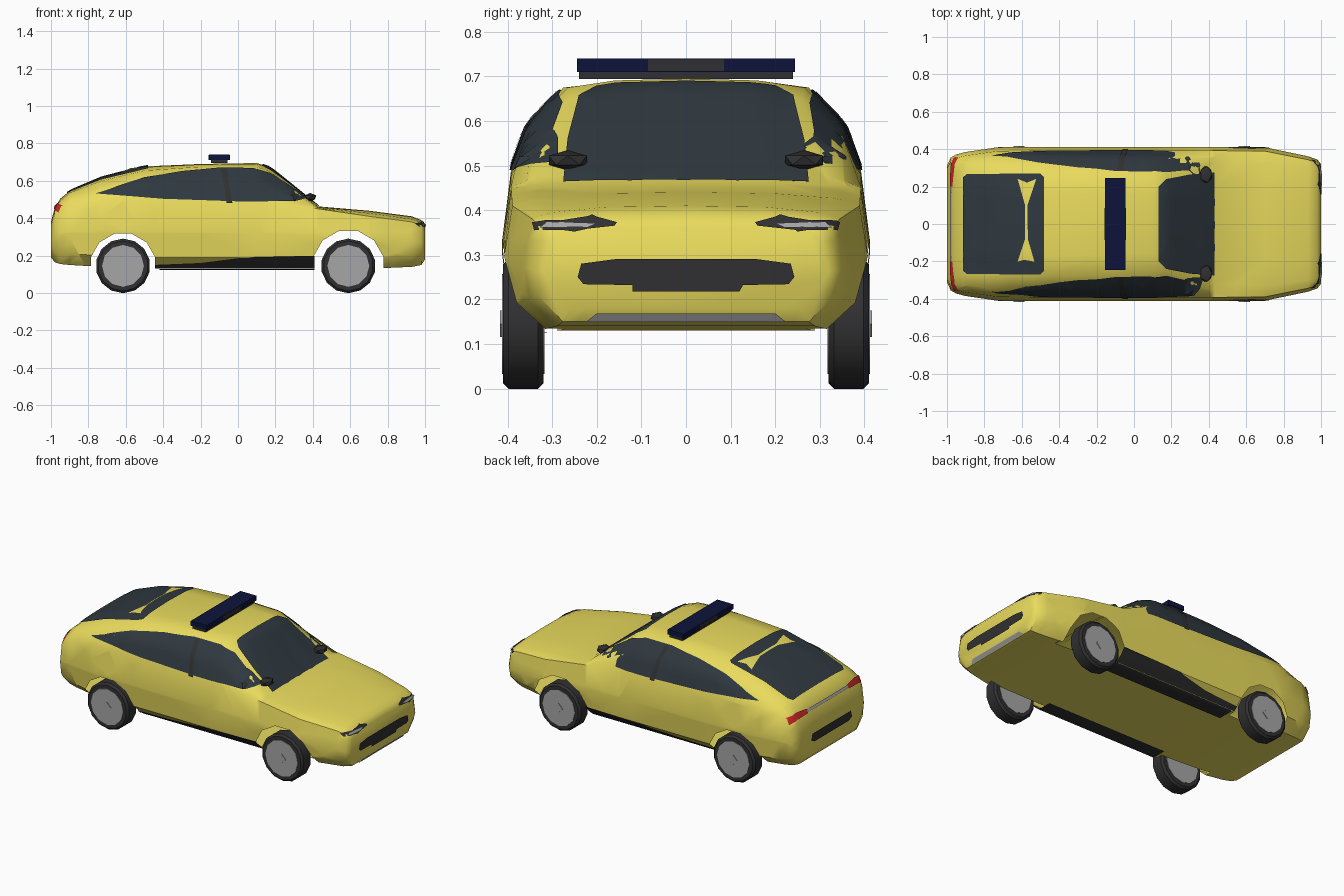
import bpy, bmesh, math
from mathutils import Vector, Matrix
from mathutils.bvhtree import BVHTree

if "Cube" in bpy.data.objects:
    bpy.data.objects.remove(bpy.data.objects["Cube"])


def material(name, r, g, b):
    m = bpy.data.materials.new(name)
    m.diffuse_color = (r, g, b, 1)
    m.use_nodes = True
    m.node_tree.nodes["Principled BSDF"].inputs["Base Color"].default_value = m.diffuse_color
    return m


YELLOW = material("yellow_paint", 0.82, 0.71, 0.11)
GLASS = material("dark_glass", 0.028, 0.04, 0.05)
BLACK = material("black_trim", 0.03, 0.03, 0.032)
NAVY = material("navy_lens", 0.004, 0.007, 0.045)
RED = material("red_lens", 0.6, 0.02, 0.02)
SILVER = material("silver", 0.38, 0.38, 0.39)


def finish(name, bm, mat, angle=35):
    me = bpy.data.meshes.new(name)
    bm.to_mesh(me)
    bm.free()
    me.materials.append(mat)
    me.shade_smooth()
    me.set_sharp_from_angle(angle=math.radians(angle))
    ob = bpy.data.objects.new(name, me)
    bpy.context.collection.objects.link(ob)
    return ob


def box(name, center, size, mat):
    bm = bmesh.new()
    bmesh.ops.create_cube(bm, size=1, matrix=Matrix.Translation(center) @ Matrix.Diagonal((*size, 1)))
    return finish(name, bm, mat)


def disc(name, x, y, z, r, depth, sides, mat, bevel=0):
    bm = bmesh.new()
    m = Matrix.Translation((x, y, z)) @ Matrix.Rotation(math.pi / 2, 4, 'X')
    bmesh.ops.create_cone(bm, cap_ends=True, segments=sides, radius1=r, radius2=r, depth=depth, matrix=m)
    if bevel:
        rims = [e for e in bm.edges if abs(e.verts[0].co.y - e.verts[1].co.y) < 1e-4]
        bmesh.ops.bevel(bm, geom=rims, offset=bevel, segments=1, affect='EDGES')
    return finish(name, bm, mat)


# Body stations: x, floor z, half width, belt z, roof edge y, roof edge z, top z
STATIONS = [
    (-1.0, .19, .31, .34, .27, .37, .38),
    (-.98, .165, .355, .42, .29, .44, .455),
    (-.95, .155, .372, .455, .28, .495, .505),
    (-.90, .15, .385, .475, .275, .535, .545),
    (-.73, .14, .41, .49, .28, .60, .617),
    (-.5, .13, .413, .49, .28, .655, .677),
    (-.2, .13, .413, .485, .275, .675, .69),
    (.1, .13, .413, .48, .265, .675, .695),
    (.17, .13, .413, .475, .26, .65, .672),
    (.43, .13, .413, .45, .32, .457, .463),
    (.7, .13, .41, .41, .33, .427, .44),
    (.93, .14, .362, .38, .30, .395, .41),
    (.98, .15, .345, .36, .29, .378, .39),
    (1.0, .18, .32, .33, .28, .35, .36),
]


def section(x, zb, w, belt, yr, ze, zt):
    bulge = 0.022 * min(1, (ze - belt) / 0.15)
    half = [(0.7 * w, zb), (0.8 * w, zb), (0.965 * w, zb + 0.06),
            (w, zb + 0.55 * (belt - zb)), (0.95 * w, belt),
            ((0.95 * w + yr) / 2 + bulge, (belt + ze) / 2 + bulge / 2),
            (yr, ze), (yr * 0.6, ze + 0.8 * (zt - ze))]
    ring = [(0, zb)] + half + [(0, zt)] + [(-y, z) for y, z in reversed(half)]
    return [Vector((x, y, z)) for y, z in ring]


body = bmesh.new()
rings = [[body.verts.new(p) for p in section(*s)] for s in STATIONS]
for a, b in zip(rings, rings[1:]):
    for i in range(len(a)):
        j = (i + 1) % len(a)
        body.faces.new((a[i], a[j], b[j], b[i]))
body.faces.new(rings[0])
body.faces.new(rings[-1])
bmesh.ops.recalc_face_normals(body, faces=body.faces)
surface = BVHTree.FromBMesh(body)

# Wheel arches: open polygons cut from the lower sides of the shell
WHEELS = ((-.615, .172), (.59, .187))
for cx, r in WHEELS:
    centre = Vector((cx, 0, .145))
    dirs = [Vector((math.cos(k * math.pi / 6), 0, math.sin(k * math.pi / 6))) for k in range(12)]
    for d in dirs:
        faces = [f for f in body.faces if abs(f.calc_center_median().y) > .29
                 and any(abs(v.co.x - cx) < .35 for v in f.verts)]
        geom = list({e for f in faces for e in f.edges}) + faces
        geom += list({v for f in faces for v in f.verts})
        bmesh.ops.bisect_plane(body, geom=geom, plane_co=centre + d * r, plane_no=d)
    gone = []
    for f in body.faces:
        c = f.calc_center_median()
        if abs(c.y) > .29 and all((c - centre).dot(d) < r for d in dirs):
            gone.append(f)
    bmesh.ops.delete(body, geom=gone, context='FACES')
finish("car_body", body, YELLOW, 40)


def patch(name, pts, axis, sign, mat, offset=.006):
    """Project a flat outline along an axis onto the body as a thin overlay."""
    u, v = [i for i in range(3) if i != axis]
    bm = bmesh.new()

    def place(p):
        co = Vector((0, 0, 0))
        co[u], co[v] = p
        return co
    bm.faces.new([bm.verts.new(place(p)) for p in pts])
    bmesh.ops.triangulate(bm, faces=bm.faces[:])
    for k in (u, v):
        no = Vector((0, 0, 0))
        no[k] = 1
        lo, hi = min(w.co[k] for w in bm.verts), max(w.co[k] for w in bm.verts)
        for i in range(1, int((hi - lo) / .03) + 1):
            bmesh.ops.bisect_plane(bm, geom=bm.verts[:] + bm.edges[:] + bm.faces[:],
                                   plane_co=no * (lo + i * .03), plane_no=no)
    bmesh.ops.triangulate(bm, faces=bm.faces[:])
    ray = Vector((0, 0, 0))
    ray[axis] = -sign
    for w in bm.verts:
        start = w.co - ray * 2
        hit, n, _, _ = surface.ray_cast(start, ray)
        if hit is None:
            hit, n, _, _ = surface.find_nearest(w.co - ray * 0.97)
        w.co = hit + n * offset
    bm.normal_update()
    for f in bm.faces:
        if f.normal.dot(ray) > 0:
            f.normal_flip()
    return finish(name, bm, mat)


def mirrored(pts):
    return pts + [(-y, z) for y, z in reversed(pts)]


# Glass
patch("windshield", [(.43, -.275), (.43, .275), (.3, .265), (.17, .24), (.13, .2), (.13, -.2), (.17, -.24), (.3, -.265)],
      2, 1, GLASS)
patch("rear_window", [(-.91, -.25), (-.89, -.268), (-.5, -.268), (-.48, -.25),
                      (-.48, .25), (-.5, .268), (-.89, .268), (-.91, .25)], 2, 1, GLASS)
patch("rear_window_band", [(-.62, -.2), (-.585, -.19), (-.53, -.2), (-.565, -.08), (-.567, .1), (-.52, .24),
                           (-.57, .22), (-.62, .24), (-.58, .1), (-.58, -.08)], 2, 1, YELLOW, .010)
SIDE_WINDOW = [(-.76, .53), (-.4, .502), (0, .488), (.3, .487), (.37, .505), (.27, .575), (.17, .638),
               (.08, .665), (-.1, .667), (-.3, .648), (-.5, .615)]

# Lights and trim on both sides
for s, side in ((1, "left"), (-1, "right")):
    flip = lambda pts: [(s * y, z) for y, z in pts]
    patch(side + "_side_window", SIDE_WINDOW, 1, s, GLASS)
    patch(side + "_door_pillar", [(-.06, .48), (-.03, .48), (-.06, .66), (-.09, .66)], 1, s, BLACK, .009)
    patch(side + "_sill", [(-.44, .135), (.41, .135), (.41, .2), (0, .19), (-.2, .165), (-.44, .155)], 1, s, BLACK)
    patch(side + "_sill_underside", [(-.42, s * .24), (.41, s * .24), (.41, s * .335), (-.42, s * .335)],
          2, -1, BLACK)
    patch(side + "_headlight", flip([(.155, .37), (.21, .385), (.28, .374), (.34, .372), (.335, .354),
                                     (.25, .352), (.16, .362)]), 0, 1, BLACK)
    patch(side + "_headlight_lens", flip([(.2, .366), (.31, .370), (.325, .358), (.22, .357)]), 0, 1, SILVER, .009)
    patch(side + "_tail_light", flip([(.2, .45), (.30, .445), (.352, .43), (.352, .465), (.29, .48), (.2, .472)]),
          0, -1, RED)
    # Mirror
    bm = bmesh.new()
    bmesh.ops.create_icosphere(bm, subdivisions=1, radius=1, matrix=Matrix.Translation((.385, s * .265, .512))
                               @ Matrix.Diagonal((.037, .05, .023, 1)))
    finish(side + "_mirror", bm, BLACK)
    # Wheels
    for (cx, _), end in zip(WHEELS, ("rear", "front")):
        n = side + "_" + end
        disc(n + "_tyre", cx, s * .365, .145, .146, .09, 14, BLACK, .012)
        disc(n + "_rim", cx, s * .365, .145, .112, .096, 12, SILVER)
        disc(n + "_hub_nut", cx, s * .368, .145, .03, .098, 4, SILVER)

# Front and rear trim
patch("front_grille", mirrored([(.12, .218), (.12, .232), (.23, .234), (.243, .25), (.235, .28), (.16, .29)]), 0, 1, BLACK)
patch("front_lower_insert", mirrored([(.225, .152), (.20, .172)]), 0, 1, SILVER)
patch("trunk_strip", mirrored([(.2, .455), (.2, .47)]), 0, -1, SILVER)
patch("rear_plate_recess", mirrored([(.17, .27), (.2, .285), (.19, .325)]), 0, -1, BLACK)

# Roof light bar
box("light_bar_base", (-.1, 0, .702), (.09, .48, .016), BLACK)
box("light_bar", (-.1, 0, .725), (.11, .49, .03), NAVY)
box("light_bar_centre", (-.1, 0, .725), (.114, .17, .026), BLACK)
